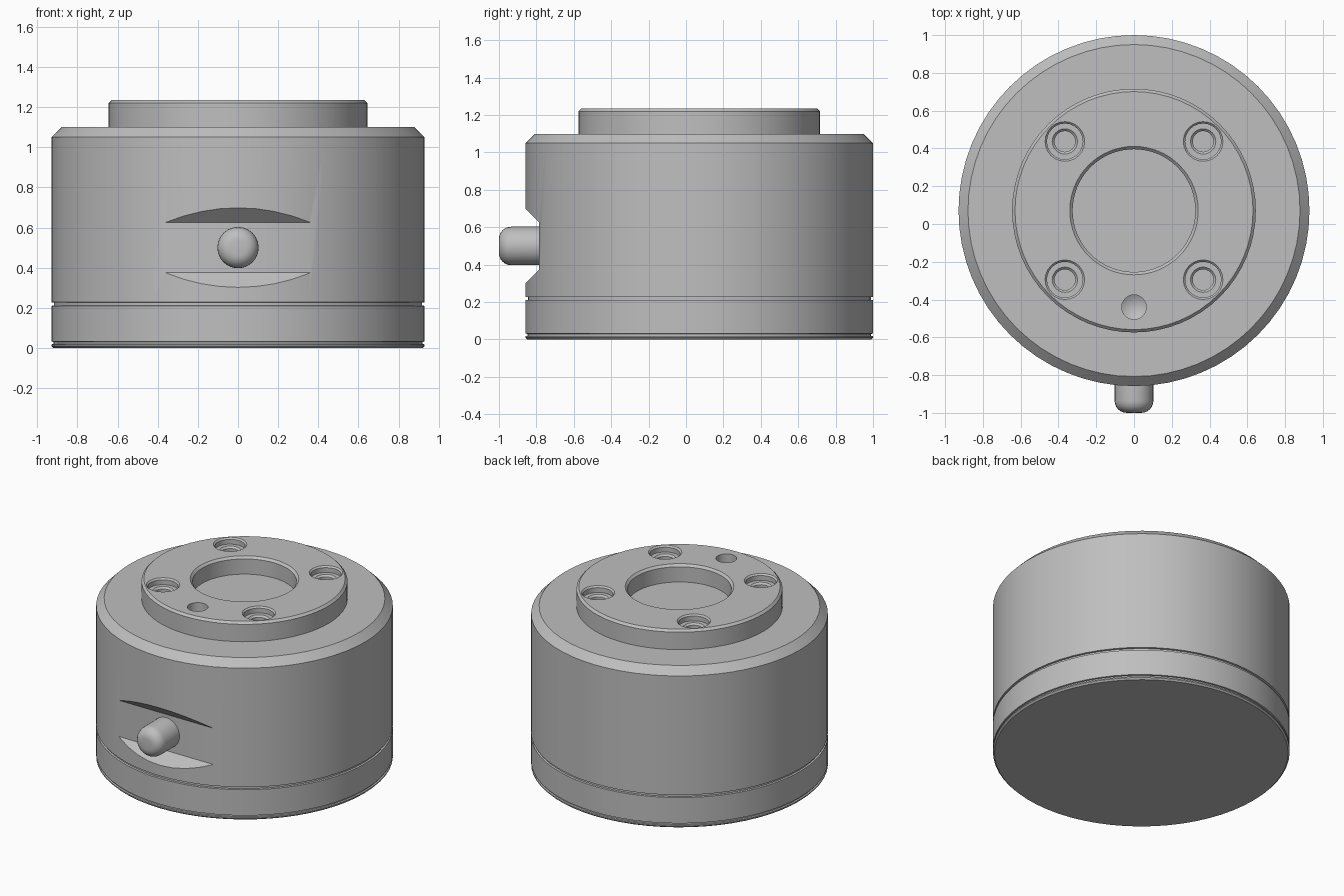
import bpy, bmesh, math
from mathutils import Matrix, Vector

cube = bpy.data.objects.get("Cube")
if cube:
    bpy.data.objects.remove(cube, do_unlink=True)

CY = 0.071      # axis of the round housing
R = 0.929       # housing radius
TOP = 1.235     # top of the raised boss

steel = bpy.data.materials.new("light grey steel")
steel.use_nodes = True
grey = (0.52, 0.52, 0.52, 1)
steel.diffuse_color = grey
steel.node_tree.nodes["Principled BSDF"].inputs["Base Color"].default_value = grey


def add_object(name, bm):
    bmesh.ops.recalc_face_normals(bm, faces=bm.faces)
    mesh = bpy.data.meshes.new(name)
    bm.to_mesh(mesh)
    bm.free()
    mesh.materials.append(steel)
    obj = bpy.data.objects.new(name, mesh)
    bpy.context.collection.objects.link(obj)
    return obj


def lathe(name, profile, place, segments):
    """Closed solid of revolution; the profile starts and ends on the axis."""
    bm = bmesh.new()
    verts = [bm.verts.new((r, 0, z)) for r, z in profile]
    edges = [bm.edges.new(pair) for pair in zip(verts, verts[1:])]
    bmesh.ops.spin(bm, geom=verts + edges, axis=(0, 0, 1), cent=(0, 0, 0),
                   angle=math.tau, steps=segments, use_merge=True)
    bmesh.ops.remove_doubles(bm, verts=bm.verts, dist=1e-5)
    bm.transform(place)
    return add_object(name, bm)


def activate(obj):
    bpy.ops.object.select_all(action='DESELECT')
    obj.select_set(True)
    bpy.context.view_layer.objects.active = obj


def cut(target, cutter):
    cutter.hide_render = True
    mod = target.modifiers.new("cut", 'BOOLEAN')
    mod.operation = 'DIFFERENCE'
    mod.solver = 'EXACT'
    mod.object = cutter
    activate(target)
    bpy.ops.object.modifier_apply(modifier=mod.name)
    bpy.data.objects.remove(cutter, do_unlink=True)


def smooth(obj):
    activate(obj)
    bpy.ops.object.shade_smooth_by_angle(angle=math.radians(30))


# Housing: base edge, seam groove, chamfered shoulder, boss and central bore
housing = lathe("housing", [
    (0, 0), (R - 0.01, 0), (R, 0.01), (R, 0.018), (R - 0.01, 0.02),
    (R - 0.01, 0.03), (R, 0.032), (R, 0.21), (R - 0.012, 0.212),
    (R - 0.012, 0.226), (R, 0.228), (R, 1.05), (R - 0.05, 1.10),
    (0.645, 1.10), (0.645, TOP - 0.015), (0.63, TOP), (0.34, TOP),
    (0.325, TOP - 0.015), (0.325, TOP - 0.12), (0, TOP - 0.12),
], Matrix.Translation((0, CY, 0)), 64)

# Four counterbored screw holes in the boss
for sx in (-1, 1):
    for sy in (-1, 1):
        cut(housing, lathe("screw_hole_cutter", [
            (0, -0.14), (0.055, -0.14), (0.055, -0.055), (0.067, -0.043),
            (0.095, -0.043), (0.095, -0.01), (0.105, 0), (0.105, 0.05), (0, 0.05),
        ], Matrix.Translation((sx * 0.366, CY + sy * 0.366, TOP)), 24))

# Conical locating hole near the front of the boss
cut(housing, lathe("locating_hole_cutter",
                   [(0, -0.10), (0.065, -0.062), (0.065, 0.05), (0, 0.05)],
                   Matrix.Translation((0, -0.44, TOP)), 24))

# Flat pocket with sloping upper and lower sides on the front wall
bm = bmesh.new()
section = [(-0.785, 0.375), (-0.785, 0.625), (-0.985, 0.825), (-0.985, 0.175)]
face = bm.faces.new([bm.verts.new((-0.6, y, z)) for y, z in section])
side = bmesh.ops.extrude_face_region(bm, geom=[face])
bmesh.ops.translate(bm, vec=Vector((1.2, 0, 0)),
                    verts=[v for v in side["geom"] if isinstance(v, bmesh.types.BMVert)])
cut(housing, add_object("pocket_cutter", bm))
smooth(housing)

# Round-nosed pin standing out of the pocket
PIN, NOSE, LENGTH = 0.103, 0.065, 0.235
arc = [(PIN - NOSE + NOSE * math.cos(a), LENGTH - NOSE + NOSE * math.sin(a))
       for a in (i * math.pi / 12 for i in range(7))]
pin = lathe("front_pin", [(0, 0), (PIN, 0)] + arc + [(0, LENGTH)],
            Matrix.Translation((0, LENGTH - 1, 0.5)) @ Matrix.Rotation(math.pi / 2, 4, 'X'), 24)
smooth(pin)
